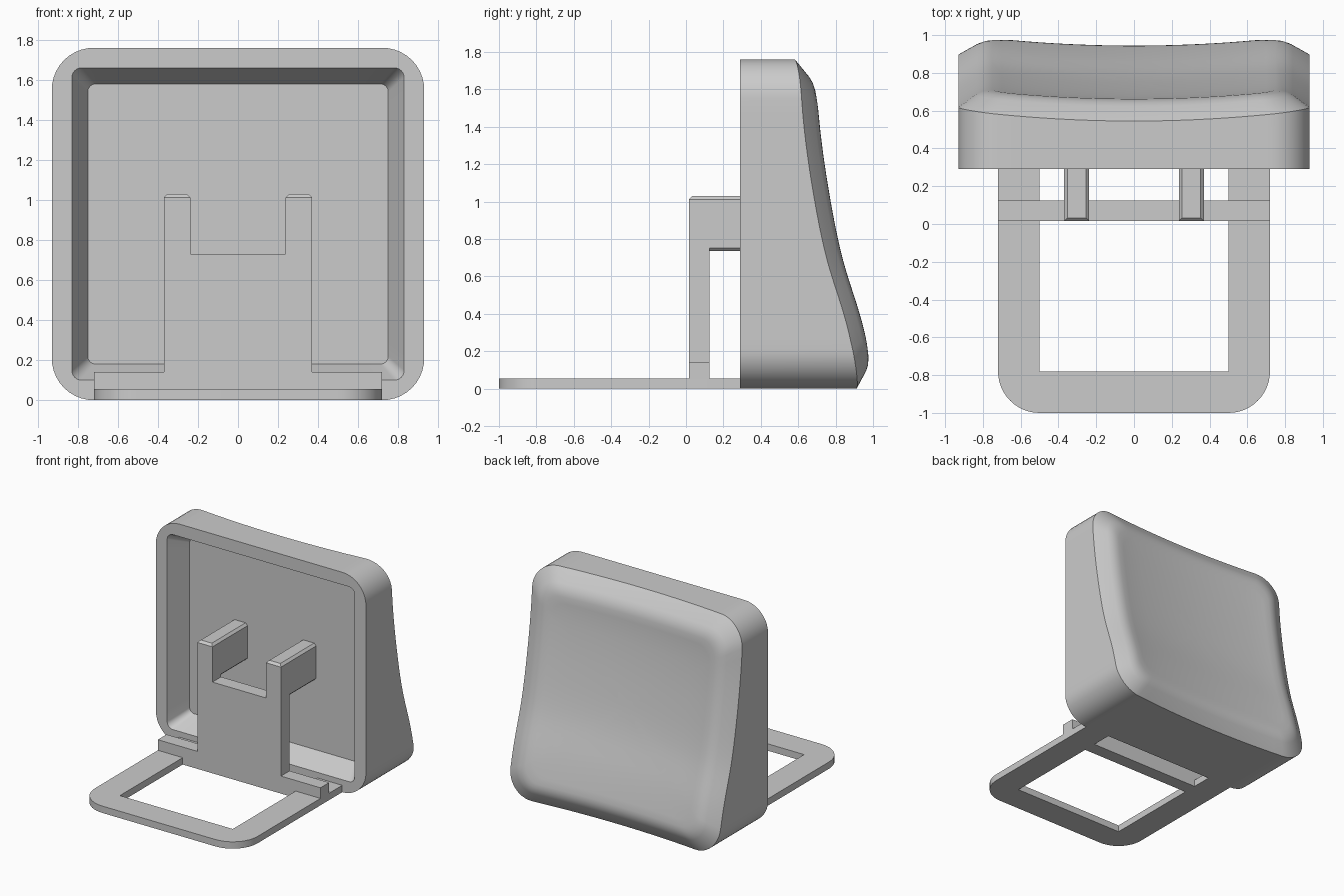
import bpy, bmesh
from math import sin, cos, pi

if "Cube" in bpy.data.objects:
    bpy.data.objects.remove(bpy.data.objects["Cube"], do_unlink=True)

grey = bpy.data.materials.new("light_grey")
grey.use_nodes = True
grey.diffuse_color = (0.6, 0.6, 0.6, 1)
grey.node_tree.nodes["Principled BSDF"].inputs["Base Color"].default_value = (0.6, 0.6, 0.6, 1)

HALF_X, HALF_Z = 0.93, 0.88
FRONT_Y, FLOOR_Y = 0.29, 0.46


def finish(bm, name, smooth=False):
    bmesh.ops.recalc_face_normals(bm, faces=bm.faces)
    mesh = bpy.data.meshes.new(name)
    bm.to_mesh(mesh)
    bm.free()
    mesh.materials.append(grey)
    obj = bpy.data.objects.new(name, mesh)
    bpy.context.collection.objects.link(obj)
    if smooth:
        bpy.ops.object.select_all(action='DESELECT')
        obj.select_set(True)
        bpy.context.view_layer.objects.active = obj
        bpy.ops.object.shade_smooth_by_angle(angle=pi / 6)
    return obj


def extrude(name, points, direction, smooth=False):
    """Extrude a flat outline into a solid."""
    bm = bmesh.new()
    face = bm.faces.new([bm.verts.new(p) for p in points])
    new = bmesh.ops.extrude_face_region(bm, geom=[face])["geom"]
    bmesh.ops.translate(bm, vec=direction,
                        verts=[v for v in new if isinstance(v, bmesh.types.BMVert)])
    return finish(bm, name, smooth)


def rounded_outline(inset, radius, arc=10, side=18):
    """Rounded rectangle in x and z, with evenly divided sides."""
    hx, hz = HALF_X - inset - radius, HALF_Z - inset - radius
    corners = []
    for k, (sx, sz) in enumerate([(1, 1), (-1, 1), (-1, -1), (1, -1)]):
        angles = [(k + i / arc) * pi / 2 for i in range(arc + 1)]
        corners.append([(sx * hx + radius * cos(a), sz * hz + radius * sin(a)) for a in angles])
    points = []
    for k, corner in enumerate(corners):
        points += corner
        (ax, az), (bx, bz) = corner[-1], corners[(k + 1) % 4][0]
        points += [(ax + (bx - ax) * i / side, az + (bz - az) * i / side) for i in range(1, side)]
    return [(x, z + HALF_Z) for x, z in points]


# Depth of the sculpted back at evenly spaced heights
DEPTHS = [0.935, 0.857, 0.750, 0.679, 0.63, 0.605]


def back_depth(x, z):
    t = min(max(z / (2 * HALF_Z), 0), 1) * (len(DEPTHS) - 1)
    i = min(int(t), len(DEPTHS) - 2)
    f = t - i
    p = [2 * DEPTHS[0] - DEPTHS[1]] + DEPTHS + [2 * DEPTHS[-1] - DEPTHS[-2]]
    a, b, c, d = p[i:i + 4]
    y = b + 0.5 * f * (c - a + f * (2*a - 5*b + 4*c - d + f * (3 * (b - c) + d - a)))
    return y - 0.06 * (1 - (x / HALF_X) ** 2)


# Cap: hollow front, straight wall, soft chamfer and dished back, as nested rings
rings = []
for inset, radius, y in [(0.18, 0.04, FLOOR_Y), (0.10, 0.05, FRONT_Y), (0, 0.21, FRONT_Y)]:
    rings.append([(x, y, z) for x, z in rounded_outline(inset, radius)])
for inset, radius, rise in [(0, 0.21, 0), (0.09, 0.17, 0.073), (0.12, 0.155, 0.091),
                            (0.15, 0.14, 0.101), (0.18, 0.13, 0.106), (0.23, 0.12, 0.105)]:
    outline = rounded_outline(inset, radius)
    rings.append([(x, back_depth(x, z) + rise, z) for x, z in outline])
for scale in (0.9, 0.75, 0.6, 0.45, 0.3, 0.15):
    inner = [(x * scale, HALF_Z + (z - HALF_Z) * scale) for x, z in outline]
    rings.append([(x, back_depth(x, z) + 0.103, z) for x, z in inner])

bm = bmesh.new()
loops = [[bm.verts.new(p) for p in ring] for ring in rings]
n = len(loops[0])
for a, b in zip(loops, loops[1:]):
    for i in range(n):
        j = (i + 1) % n
        bm.faces.new((a[i], a[j], b[j], b[i]))
bm.faces.new(loops[0])
centre = bm.verts.new((0, back_depth(0, HALF_Z) + 0.103, HALF_Z))
for i in range(n):
    bm.faces.new((loops[-1][i], loops[-1][(i + 1) % n], centre))
finish(bm, "cap", smooth=True)

# Base frame: flat U with rounded front corners
corner = [(0.5 + 0.22 * cos(a), -0.78 - 0.22 * sin(a))
          for a in [i * pi / 24 for i in range(13)]]
right = [(0.5, -0.78), (0.5, 0.3), (0.72, 0.3)] + corner
left = [(-x, y) for x, y in reversed(right)]
extrude("base_frame", [(x, y, 0) for x, y in right + left], (0, 0, 0.055), smooth=True)

# Upright: foot bar, panel and two posts in one stepped outline
BAR_Y, BAR_DEPTH = 0.015, 0.11
half = [(0.72, 0), (0.72, 0.14), (0.37, 0.14), (0.37, 0.8), (0.237, 0.8), (0.237, 0.73)]
upright = half + [(-x, z) for x, z in reversed(half)]
extrude("upright_panel", [(x, BAR_Y, z) for x, z in upright], (0, BAR_DEPTH, 0))

# Prongs: chamfered arms reaching from the posts into the cap
for name, side in (("left_prong", 1), ("right_prong", -1)):
    bm = bmesh.new()
    bmesh.ops.create_cube(bm, size=1)
    for v in bm.verts:
        v.co = (side * 0.3035 + v.co.x * 0.133,
                (BAR_Y + FLOOR_Y + 0.01) / 2 + v.co.y * (FLOOR_Y + 0.01 - BAR_Y),
                0.8825 + v.co.z * 0.295)
    edges = []
    for e in bm.edges:
        a, b = (v.co for v in e.verts)
        level = abs(a.z - b.z) < 0.001
        if level and (a.z > 0.9 or abs(a.x - b.x) < 0.001) and min(a.y, b.y) < 0.4:
            edges.append(e)
    bmesh.ops.bevel(bm, geom=edges, offset=0.018, segments=1, affect='EDGES')
    finish(bm, name)
